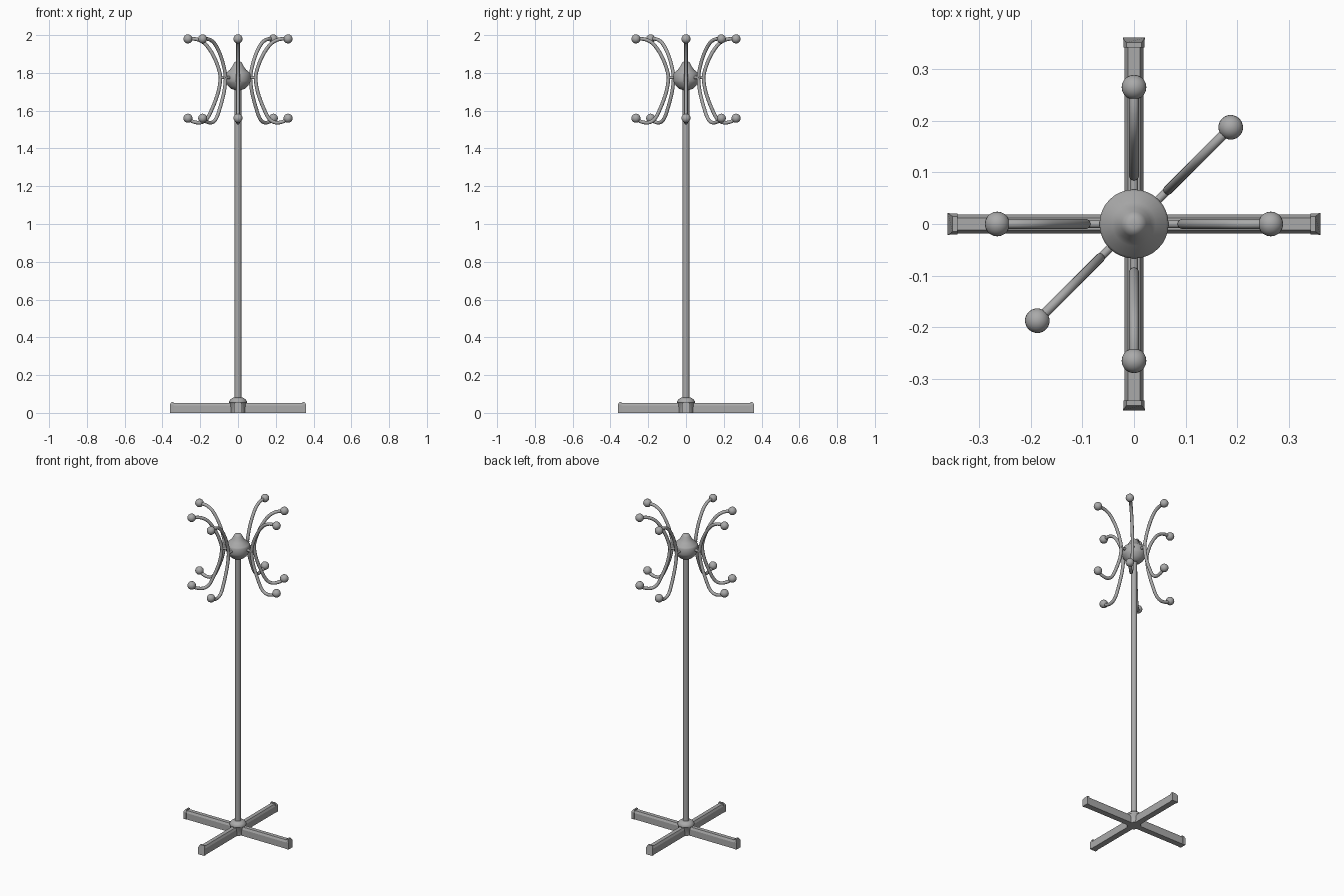
import bpy, bmesh, math
from mathutils import Vector, Matrix

cube = bpy.data.objects.get("Cube")
if cube:
    bpy.data.objects.remove(cube, do_unlink=True)

grey = bpy.data.materials.new("satin grey metal")
grey.use_nodes = True
grey.diffuse_color = (0.4, 0.4, 0.4, 1)
grey.node_tree.nodes["Principled BSDF"].inputs["Base Color"].default_value = (0.4, 0.4, 0.4, 1)


def finish(name, bm, smooth=True):
    bmesh.ops.recalc_face_normals(bm, faces=bm.faces)
    mesh = bpy.data.meshes.new(name)
    bm.to_mesh(mesh)
    bm.free()
    mesh.materials.append(grey)
    obj = bpy.data.objects.new(name, mesh)
    bpy.context.collection.objects.link(obj)
    if smooth:
        bpy.ops.object.select_all(action='DESELECT')
        obj.select_set(True)
        bpy.context.view_layer.objects.active = obj
        bpy.ops.object.shade_smooth_by_angle(angle=math.radians(35))
    return obj


def skin(bm, rings):
    """Join rings of points into a closed skin with capped ends."""
    rows = [[bm.verts.new(p) for p in ring] for ring in rings]
    n = len(rows[0])
    for a, b in zip(rows, rows[1:]):
        for i in range(n):
            j = (i + 1) % n
            bm.faces.new((a[i], a[j], b[j], b[i]))
    bm.faces.new(rows[0][::-1])
    bm.faces.new(rows[-1])


def lathe(name, profile, sides=32):
    bm = bmesh.new()
    turn = [math.tau * i / sides for i in range(sides)]
    skin(bm, [[(r * math.cos(a), r * math.sin(a), z) for a in turn] for r, z in profile])
    return finish(name, bm)


def spline(points, steps=6):
    """Smooth curve through the points."""
    pts = [Vector(p) for p in points]
    pts = [2 * pts[0] - pts[1]] + pts + [2 * pts[-1] - pts[-2]]
    out = []
    for a, b, c, d in zip(pts, pts[1:], pts[2:], pts[3:]):
        for i in range(steps):
            t = i / steps
            out.append(0.5 * (2 * b + (c - a) * t + (2 * a - 5 * b + 4 * c - d) * t * t
                              + (3 * b - a - 3 * c + d) * t ** 3))
    return out + [pts[-2]]


# Post and turned parts
lathe("post", [(0.018, 0.03), (0.018, 1.74)], 20)
lathe("base_collar", [(0.04, 0.0), (0.044, 0.05), (0.047, 0.054), (0.047, 0.062),
                      (0.04, 0.072), (0.028, 0.08), (0.018, 0.081)])
lathe("hub", [(0.02, 1.71), (0.035, 1.715), (0.052, 1.73), (0.063, 1.748), (0.067, 1.757),
              (0.067, 1.793), (0.063, 1.8), (0.042, 1.818), (0.032, 1.832),
              (0.024, 1.848), (0.018, 1.857), (0.009, 1.861)])

# Foot beams with flared end caps
for k in range(4):
    bm = bmesh.new()

    def section(x, low, high, top, x_top=None):
        x_top = x if x_top is None else x_top
        return [(x, -low, 0), (x, low, 0), (x, low, top * 0.75),
                (x_top, high, top), (x_top, -high, top), (x, -low, top * 0.75)]

    skin(bm, [section(0.0, 0.018, 0.012, 0.052), section(0.345, 0.018, 0.012, 0.052)])
    skin(bm, [section(0.342, 0.02, 0.015, 0.058), section(0.361, 0.021, 0.015, 0.058, 0.352)])
    bmesh.ops.rotate(bm, verts=bm.verts, matrix=Matrix.Rotation(k * math.pi / 2, 3, 'Z'))
    finish("foot_beam_%d" % (k + 1), bm, smooth=False)

# Curved double hooks, each with two ball tips and a peg to the hub
path = spline([(0.265, 1.98), (0.215, 1.977), (0.17, 1.95), (0.127, 1.885), (0.099, 1.81),
               (0.094, 1.76), (0.107, 1.69), (0.137, 1.61), (0.165, 1.557),
               (0.198, 1.537), (0.238, 1.542), (0.265, 1.56)])
tube = 0.0095
for k, degrees in enumerate((0, 45, 90, 180, 225, 270)):
    bm = bmesh.new()
    rings = []
    for i, p in enumerate(path):
        along = (path[min(i + 1, len(path) - 1)] - path[max(i - 1, 0)]).normalized()
        side = Vector((-along.y, along.x))
        ring = []
        for s in range(12):
            a = math.tau * s / 12
            q = p + side * tube * math.cos(a)
            ring.append((q.x, tube * math.sin(a), q.y))
        rings.append(ring)
    skin(bm, rings)
    for tip in (path[0], path[-1]):
        bmesh.ops.create_uvsphere(bm, u_segments=20, v_segments=12, radius=0.024,
                                  matrix=Matrix.Translation((tip.x, 0, tip.y)))
    bmesh.ops.create_cone(bm, cap_ends=True, segments=12, radius1=0.008, radius2=0.008, depth=0.06,
                          matrix=Matrix.Translation((0.07, 0, 1.775)) @ Matrix.Rotation(math.pi / 2, 4, 'Y'))
    bmesh.ops.rotate(bm, verts=bm.verts, matrix=Matrix.Rotation(math.radians(degrees), 3, 'Z'))
    finish("hook_%d" % (k + 1), bm)
